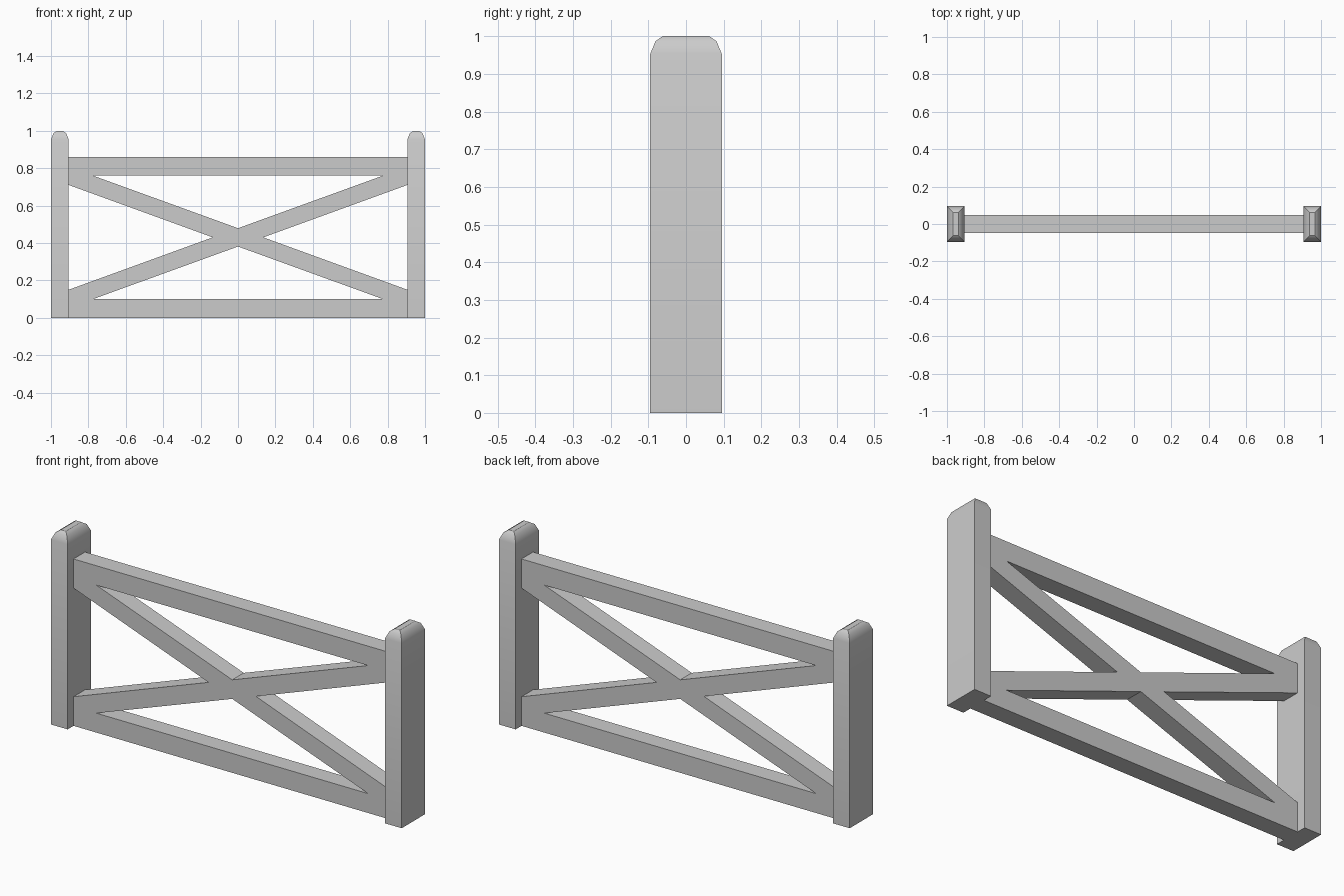
import bpy
import bmesh
import math

cube = bpy.data.objects.get("Cube")
if cube:
    bpy.data.objects.remove(cube, do_unlink=True)

grey = bpy.data.materials.new("plain grey")
grey.use_nodes = True
colour = (0.6, 0.6, 0.6, 1)
grey.diffuse_color = colour
grey.node_tree.nodes["Principled BSDF"].inputs["Base Color"].default_value = colour

POST_HALF_X, POST_HALF_Y = 0.0475, 0.095
INNER = 0.905        # inner side of the posts
RAIL = 0.1           # rail height
TOP = 0.86           # top of the lattice
MID = TOP / 2


def make_post(name, x):
    """Rectangular post with a rounded cap, built from stacked rings."""
    bm = bmesh.new()
    rings = []
    for inset, z in ((0, 0), (0, 0.953), (0.014, 0.987), (0.033, 1)):
        a, b = POST_HALF_X - inset, POST_HALF_Y - inset
        corners = ((-a, -b), (a, -b), (a, b), (-a, b))
        rings.append([bm.verts.new((px, py, z)) for px, py in corners])
    for low, high in zip(rings, rings[1:]):
        for i in range(4):
            j = (i + 1) % 4
            bm.faces.new((low[i], low[j], high[j], high[i]))
    bm.faces.new(rings[0][::-1])
    top = bm.faces.new(rings[-1])
    bm.faces.ensure_lookup_table()
    top_index = len(bm.faces) - 1
    mesh = bpy.data.meshes.new(name)
    bm.to_mesh(mesh)
    bm.free()
    mesh.materials.append(grey)
    post = bpy.data.objects.new(name, mesh)
    post.location.x = x
    bpy.context.collection.objects.link(post)
    select(post)
    bpy.ops.object.shade_smooth_by_angle(angle=math.radians(40))
    mesh.polygons[top_index].use_smooth = False


def select(obj):
    bpy.ops.object.select_all(action="DESELECT")
    obj.select_set(True)
    bpy.context.view_layer.objects.active = obj


# Posts at both ends
for name, side in (("left_post", 1), ("right_post", -1)):
    make_post(name, side * (INNER + POST_HALF_X))

# Rails and crossed braces as one flush lattice
curve = bpy.data.curves.new("lattice", "CURVE")
curve.dimensions = "2D"
curve.fill_mode = "BOTH"
curve.extrude = 0.047


def add_outline(points):
    spline = curve.splines.new("POLY")
    spline.points.add(len(points) - 1)
    for point, (x, z) in zip(spline.points, points):
        point.co = (x, z, 0, 1)
    spline.use_cyclic_u = True


half = [(INNER, 0), (INNER, 0.15), (0.135, MID), (INNER, TOP - 0.15), (INNER, TOP)]
add_outline(half + [(-x, z) for x, z in reversed(half)])
hole = [(-0.775, RAIL), (0.775, RAIL), (0, MID - 0.049)]
add_outline(hole)
add_outline([(x, TOP - z) for x, z in hole])

lattice = bpy.data.objects.new("rails_and_braces", curve)
lattice.rotation_euler.x = math.pi / 2
bpy.context.collection.objects.link(lattice)
curve.materials.append(grey)
select(lattice)
bpy.ops.object.convert(target="MESH")
lattice = bpy.context.object
bm = bmesh.new()
bm.from_mesh(lattice.data)
bmesh.ops.remove_doubles(bm, verts=bm.verts, dist=0.0001)
bmesh.ops.recalc_face_normals(bm, faces=bm.faces)
for face in bm.faces:
    face.smooth = False
bm.to_mesh(lattice.data)
bm.free()
